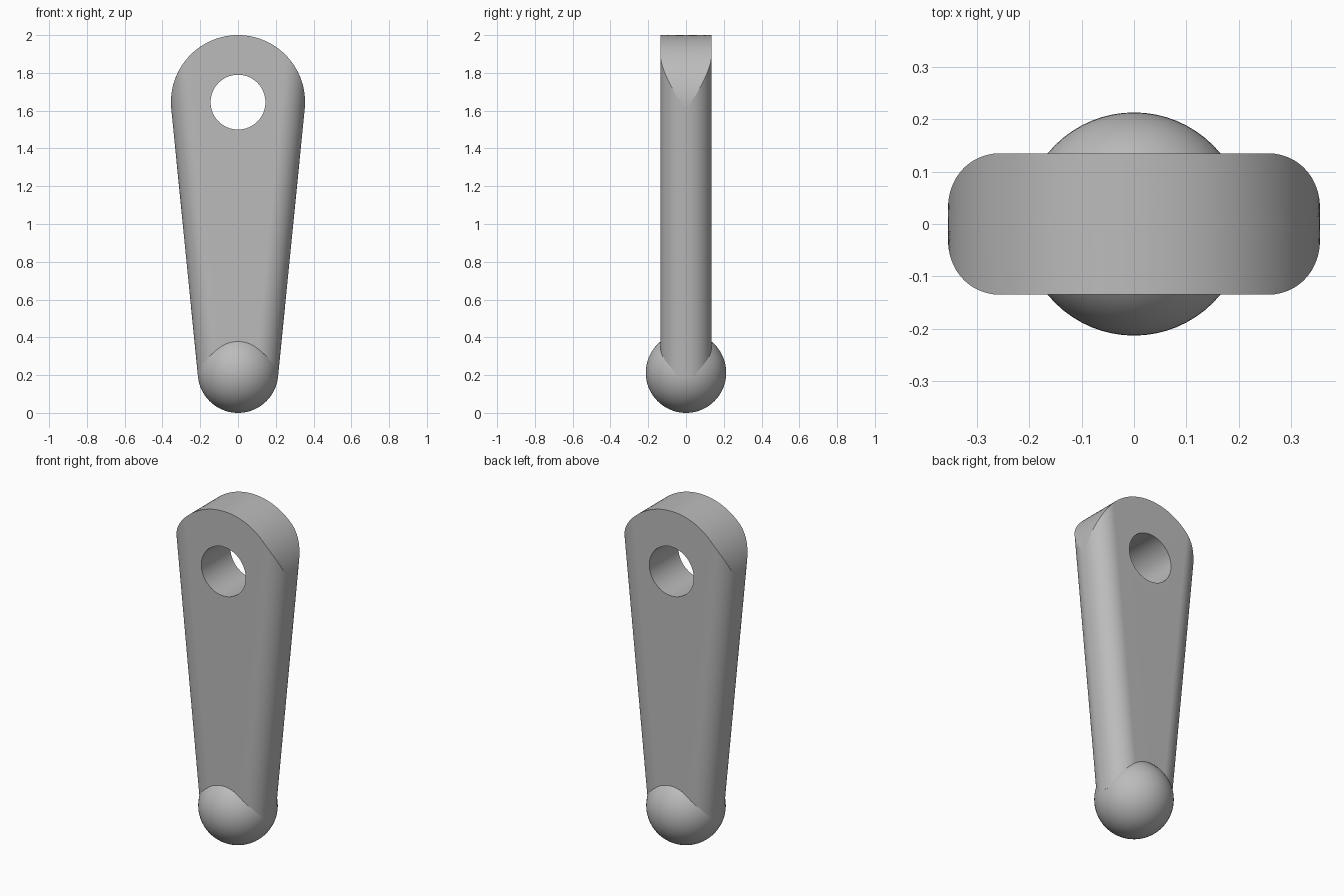
import bpy, bmesh
from math import sin, cos, asin, acos, pi, radians

if "Cube" in bpy.data.objects:
    bpy.data.objects.remove(bpy.data.objects["Cube"], do_unlink=True)

HEAD_R, HEAD_Z = 0.355, 1.645     # rounded head
BALL_R = 0.213                    # ball foot
HALF_DEPTH, FILLET = 0.135, 0.125
HOLE_R = 0.145
TAPER = asin((HEAD_R - BALL_R) / (HEAD_Z - BALL_R))
BOTTOM = 0.192

grey = bpy.data.materials.new("plain grey")
grey.use_nodes = True
grey.diffuse_color = (0.5, 0.5, 0.5, 1)
grey.node_tree.nodes["Principled BSDF"].inputs["Base Color"].default_value = (0.5, 0.5, 0.5, 1)


def finish(obj, angle):
    """Give the part its colour and smooth shading with sharp creases."""
    obj.data.materials.clear()
    obj.data.materials.append(grey)
    bpy.ops.object.select_all(action="DESELECT")
    obj.select_set(True)
    bpy.context.view_layer.objects.active = obj
    bpy.ops.object.shade_smooth_by_angle(angle=radians(angle))


def outline(inset, segments=72):
    """Tapered arm outline whose straight sides are moved in, under a round head."""
    half = (HEAD_R - inset + sin(TAPER) * (BOTTOM - HEAD_Z)) / cos(TAPER)
    start = acos(1 - inset / HEAD_R) - TAPER
    points = [(half, BOTTOM)]
    for i in range(segments + 1):
        a = start + (pi - 2 * start) * i / segments
        points.append((HEAD_R * cos(a), HEAD_Z + HEAD_R * sin(a)))
    return points + [(-half, BOTTOM)]


# Arm: outlines lofted from front to back, following the side rounding
steps = 14
angles = [pi / 2 * i / steps for i in range(steps + 1)]
slices = [(-(HALF_DEPTH - FILLET) - FILLET * sin(a), FILLET * (1 - cos(a))) for a in angles]
slices = slices[::-1] + [(-y, inset) for y, inset in slices]
bm = bmesh.new()
rings = [[bm.verts.new((x, y, z)) for x, z in outline(inset)] for y, inset in slices]
for a, b in zip(rings, rings[1:]):
    for i in range(len(a)):
        j = (i + 1) % len(a)
        bm.faces.new((a[i], a[j], b[j], b[i]))
bm.faces.new(rings[0])
bm.faces.new(rings[-1][::-1])
bmesh.ops.recalc_face_normals(bm, faces=bm.faces[:])
mesh = bpy.data.meshes.new("arm")
bm.to_mesh(mesh)
bm.free()
arm = bpy.data.objects.new("arm", mesh)
bpy.context.collection.objects.link(arm)

# Round hole through the head
bpy.ops.mesh.primitive_cylinder_add(vertices=64, radius=HOLE_R, depth=1,
                                    location=(0, 0, HEAD_Z), rotation=(pi / 2, 0, 0))
cutter = bpy.context.object
cutter.name = "hole_cutter"
cutter.hide_render = True
cut = arm.modifiers.new("hole", "BOOLEAN")
cut.operation = "DIFFERENCE"
cut.solver = "EXACT"
cut.object = cutter
bpy.ops.object.select_all(action="DESELECT")
arm.select_set(True)
bpy.context.view_layer.objects.active = arm
bpy.ops.object.modifier_apply(modifier=cut.name)
bpy.data.objects.remove(cutter, do_unlink=True)
finish(arm, 16)
weighted = arm.modifiers.new("flat faces", "WEIGHTED_NORMAL")
weighted.keep_sharp = True

# Ball foot
bpy.ops.mesh.primitive_uv_sphere_add(segments=64, ring_count=32, radius=BALL_R,
                                     location=(0, 0, BALL_R))
ball = bpy.context.object
ball.name = "ball_foot"
finish(ball, 30)
